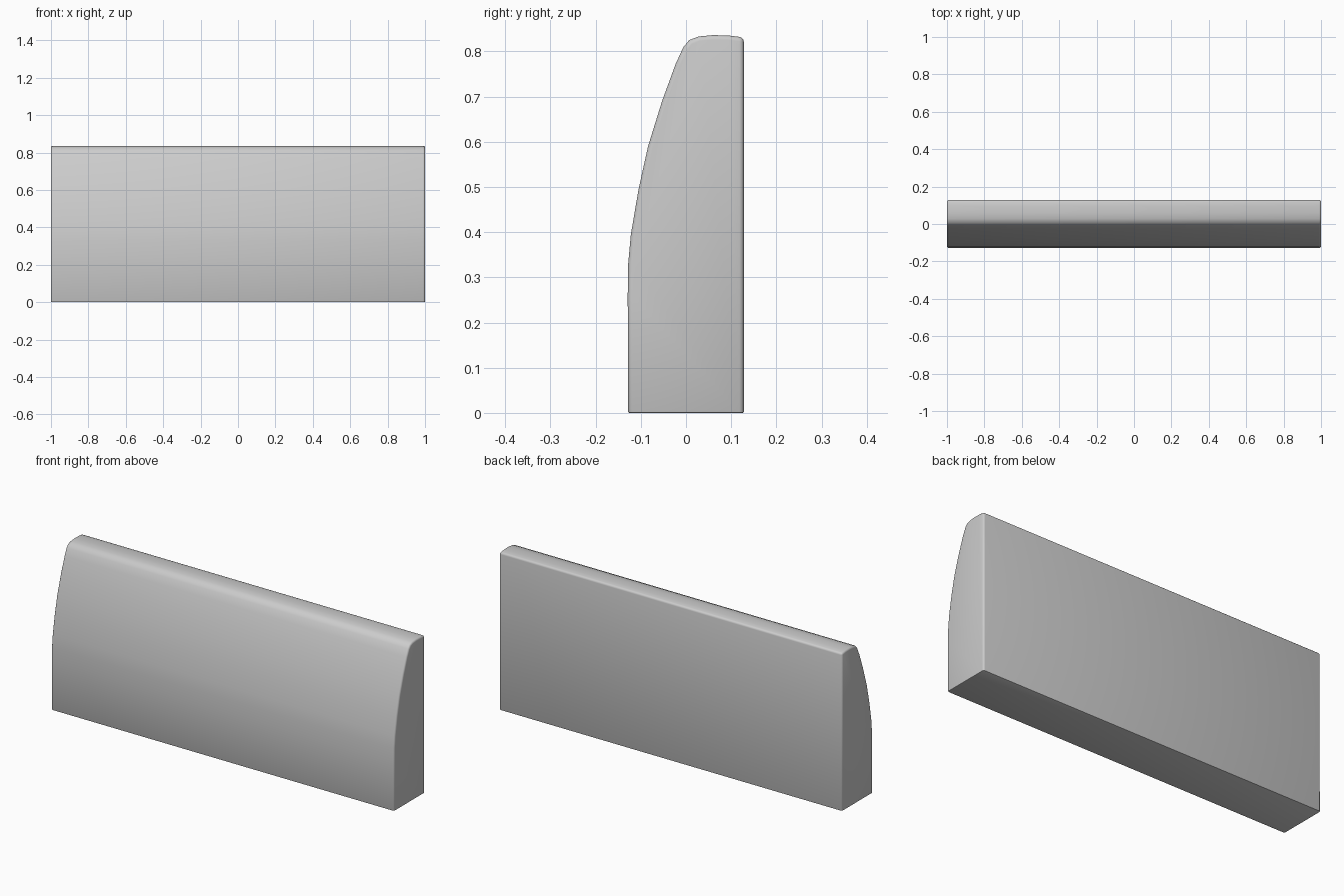
import bpy, bmesh

if "Cube" in bpy.data.objects:
    bpy.data.objects.remove(bpy.data.objects["Cube"])

# Side profile (y, z): straight lower front, curved upper front, softly crowned top
profile = [(-0.128, 0), (-0.129, 0.26), (-0.128, 0.33), (-0.122, 0.395), (-0.105, 0.495),
           (-0.084, 0.59), (-0.053, 0.69), (-0.023, 0.772), (-0.006, 0.809), (0.007, 0.825),
           (0.028, 0.833), (0.06, 0.836), (0.095, 0.835), (0.128, 0.831), (0.128, 0)]

bm = bmesh.new()
left = [bm.verts.new((-1, y, z)) for y, z in profile]
right = [bm.verts.new((1, y, z)) for y, z in profile]
bm.faces.new(left)
bm.faces.new(right)
n = len(profile)
for i in range(n):
    j = (i + 1) % n
    bm.faces.new((left[i], left[j], right[j], right[i]))
bmesh.ops.recalc_face_normals(bm, faces=bm.faces)


def round_edges(test, width, segments):
    edges = [e for e in bm.edges if test(*(v.co for v in e.verts))]
    bmesh.ops.bevel(bm, geom=edges, offset=width, offset_type='OFFSET', segments=segments,
                    profile=0.5, affect='EDGES', clamp_overlap=True)


# Rounded end outlines and back top edge
round_edges(lambda a, b: max(a.z, b.z) > 0.01 and
            (abs(a.x) == 1 and a.x == b.x or min(a.y, b.y) > 0.12), 0.01, 3)
# Small rounding around the base
round_edges(lambda a, b: max(a.z, b.z) < 1e-5, 0.003, 2)

mesh = bpy.data.meshes.new("backrest_cushion")
bm.to_mesh(mesh)
bm.free()
obj = bpy.data.objects.new("backrest_cushion", mesh)
bpy.context.collection.objects.link(obj)
bpy.context.view_layer.objects.active = obj
obj.select_set(True)
bpy.ops.object.shade_smooth_by_angle(angle=0.6)
